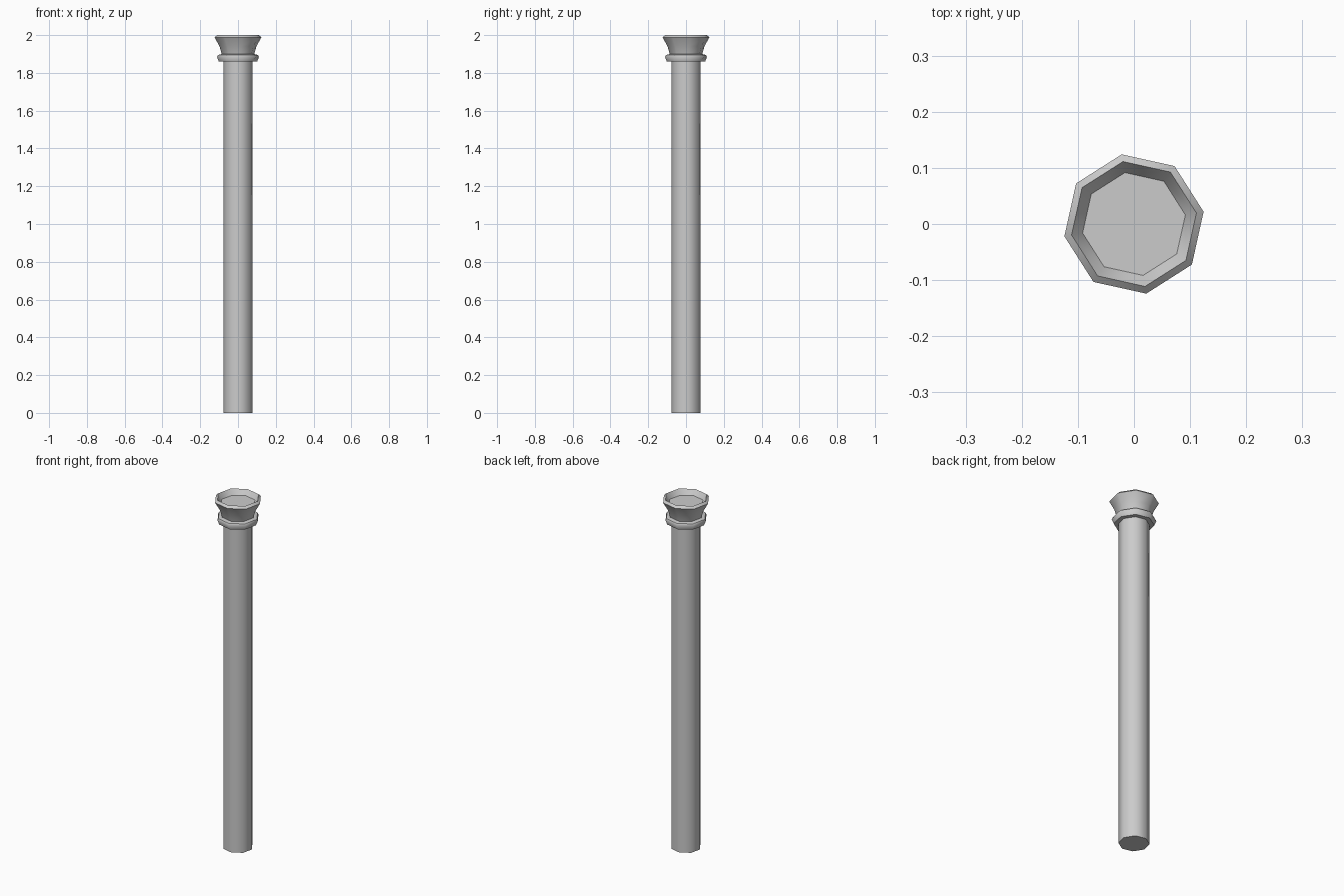
import bpy
import bmesh
from math import radians, cos, sin, tau

if "Cube" in bpy.data.objects:
    bpy.data.objects.remove(bpy.data.objects["Cube"], do_unlink=True)

SIDES = 8
TURN = radians(10)

grey = bpy.data.materials.new("light_grey")
grey.use_nodes = True
colour = (0.6, 0.6, 0.6, 1)
grey.diffuse_color = colour
grey.node_tree.nodes["Principled BSDF"].inputs["Base Color"].default_value = colour


def lathe(name, profile):
    """Spin a (radius, height) profile into a capped octagonal solid."""
    bm = bmesh.new()
    rings = []
    for r, z in profile:
        angles = [TURN + tau * i / SIDES for i in range(SIDES)]
        rings.append([bm.verts.new((r * cos(a), r * sin(a), z)) for a in angles])
    for low, high in zip(rings, rings[1:]):
        for i in range(SIDES):
            j = (i + 1) % SIDES
            bm.faces.new((low[i], low[j], high[j], high[i]))
    bm.faces.new(rings[0][::-1])
    bm.faces.new(rings[-1])
    mesh = bpy.data.meshes.new(name)
    bm.to_mesh(mesh)
    bm.free()
    mesh.materials.append(grey)
    obj = bpy.data.objects.new(name, mesh)
    bpy.context.collection.objects.link(obj)
    bpy.ops.object.select_all(action="DESELECT")
    obj.select_set(True)
    bpy.context.view_layer.objects.active = obj
    bpy.ops.object.shade_smooth_by_angle(angle=radians(46))
    return obj


# Long shaft
lathe("shaft", [(0.079, 0), (0.079, 1.87)])

# Collar below the flared top
lathe("collar", [(0.103, 1.86), (0.113, 1.885), (0.108, 1.895), (0.085, 1.9)])

# Flared top with a bevelled lip and a sunken centre
lathe("flared_top", [(0.086, 1.895), (0.099, 1.94), (0.126, 1.988),
                     (0.113, 2.0), (0.093, 1.97)])
